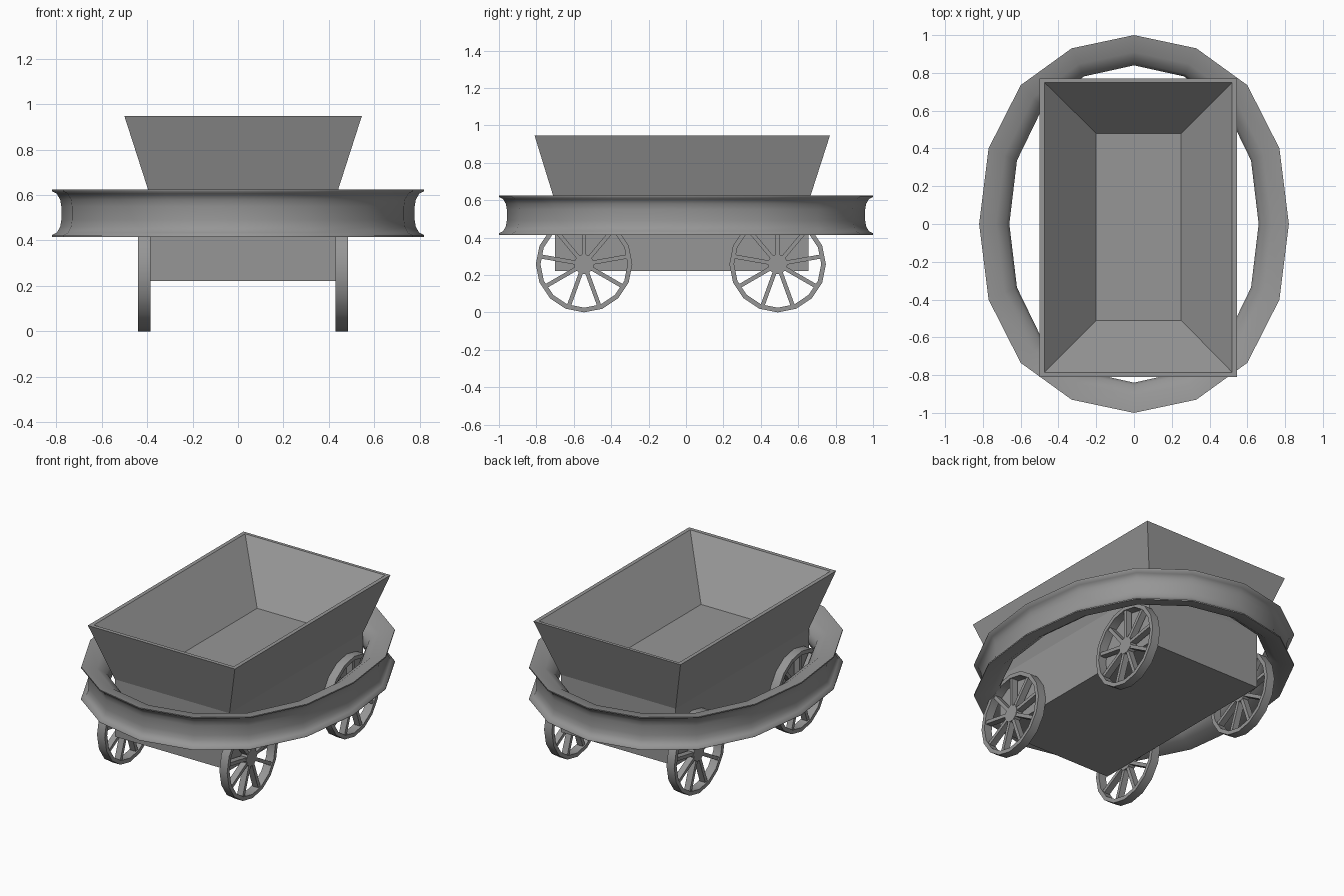
import bpy, bmesh
from math import sin, cos, pi

if "Cube" in bpy.data.objects:
    bpy.data.objects.remove(bpy.data.objects["Cube"])

# Dark grey paint shared by every part
paint = bpy.data.materials.new("dark_grey")
paint.diffuse_color = (.305, .305, .305, 1)
paint.use_nodes = True
paint.node_tree.nodes["Principled BSDF"].inputs["Base Color"].default_value = paint.diffuse_color


def make_object(name, bm, smooth_angle=None):
    bmesh.ops.recalc_face_normals(bm, faces=bm.faces[:])
    mesh = bpy.data.meshes.new(name)
    bm.to_mesh(mesh)
    bm.free()
    mesh.materials.append(paint)
    obj = bpy.data.objects.new(name, mesh)
    bpy.context.collection.objects.link(obj)
    if smooth_angle:
        bpy.ops.object.select_all(action='DESELECT')
        bpy.context.view_layer.objects.active = obj
        obj.select_set(True)
        bpy.ops.object.shade_smooth_by_angle(angle=smooth_angle)
    return obj


def loft(bm, loops, closed=False):
    """Skin a list of point loops; cap the ends, or join last to first."""
    rings = [[bm.verts.new(p) for p in loop] for loop in loops]
    pairs = list(zip(rings, rings[1:]))
    if closed:
        pairs.append((rings[-1], rings[0]))
    else:
        bm.faces.new(rings[0])
        bm.faces.new(rings[-1])
    for a, b in pairs:
        n = len(a)
        for i in range(n):
            j = (i + 1) % n
            bm.faces.new((a[i], a[j], b[j], b[i]))


# Hopper body: straight lower box, flared sides, rim and sunken floor
def rect(x0, x1, y0, y1, z):
    return [(x0, y0, z), (x1, y0, z), (x1, y1, z), (x0, y1, z)]


bm = bmesh.new()
loft(bm, [rect(-.385, .43, -.70, .655, .222),
          rect(-.385, .43, -.70, .655, .59),
          rect(-.50, .545, -.81, .77, .947),
          rect(-.475, .52, -.785, .75, .947),
          rect(-.20, .25, -.51, .48, .645)])
make_object("cart_body", bm)

# Bumper ring: 16-sided oval with a hollowed outer face
quarter = [(.82, 0), (.77, .40), (.60, .735), (.33, .93)]
oval = quarter + [(0, 1)] + [(-x, y) for x, y in quarter[:0:-1]]
oval += [(-x, -y) for x, y in oval]
# half profile as (inset, height above the middle), outer hollow to inner face
half = [(.042, .03), (.037, .06), (.022, .086), (0, .097), (0, .105),
        (.09, .088), (.145, .05), (.16, .015)]
profile = half + [(d, -h) for d, h in reversed(half)]
bm = bmesh.new()
loft(bm, [[(x * (1 - d / .82), y * (1 - d), .52 + h) for x, y in oval]
          for d, h in profile], closed=True)
make_object("bumper_ring", bm, 1.3)


# Spoked wheels
def wheel(name, cx, cy, radius=.258, width=.055, spokes=9, sides=16):
    bm = bmesh.new()

    def circle(r, x, n):
        return [(cx + x, cy + r * sin(2 * pi * i / n),
                 radius + r * cos(2 * pi * i / n)) for i in range(n)]

    w = width / 2
    loft(bm, [circle(radius, -w, sides), circle(radius, w, sides),
              circle(radius - .025, w, sides),
              circle(radius - .025, -w, sides)], closed=True)
    loft(bm, [circle(.055, -.022, spokes), circle(.055, .022, spokes)])
    for k in range(spokes):
        a = 2 * pi * k / spokes
        loops = []
        for r, t in ((.04, .011), (radius - .018, .011)):
            loops.append([(cx + x, cy + r * sin(a) + s * cos(a),
                           radius + r * cos(a) - s * sin(a))
                          for x, s in ((-.02, -t), (.02, -t), (.02, t), (-.02, t))])
        loft(bm, loops)
    make_object(name, bm, .7)


for side, cx in (("left", -.4125), ("right", .4575)):
    for end, cy in (("front", -.545), ("back", .49)):
        wheel(f"{end}_{side}_wheel", cx, cy)
